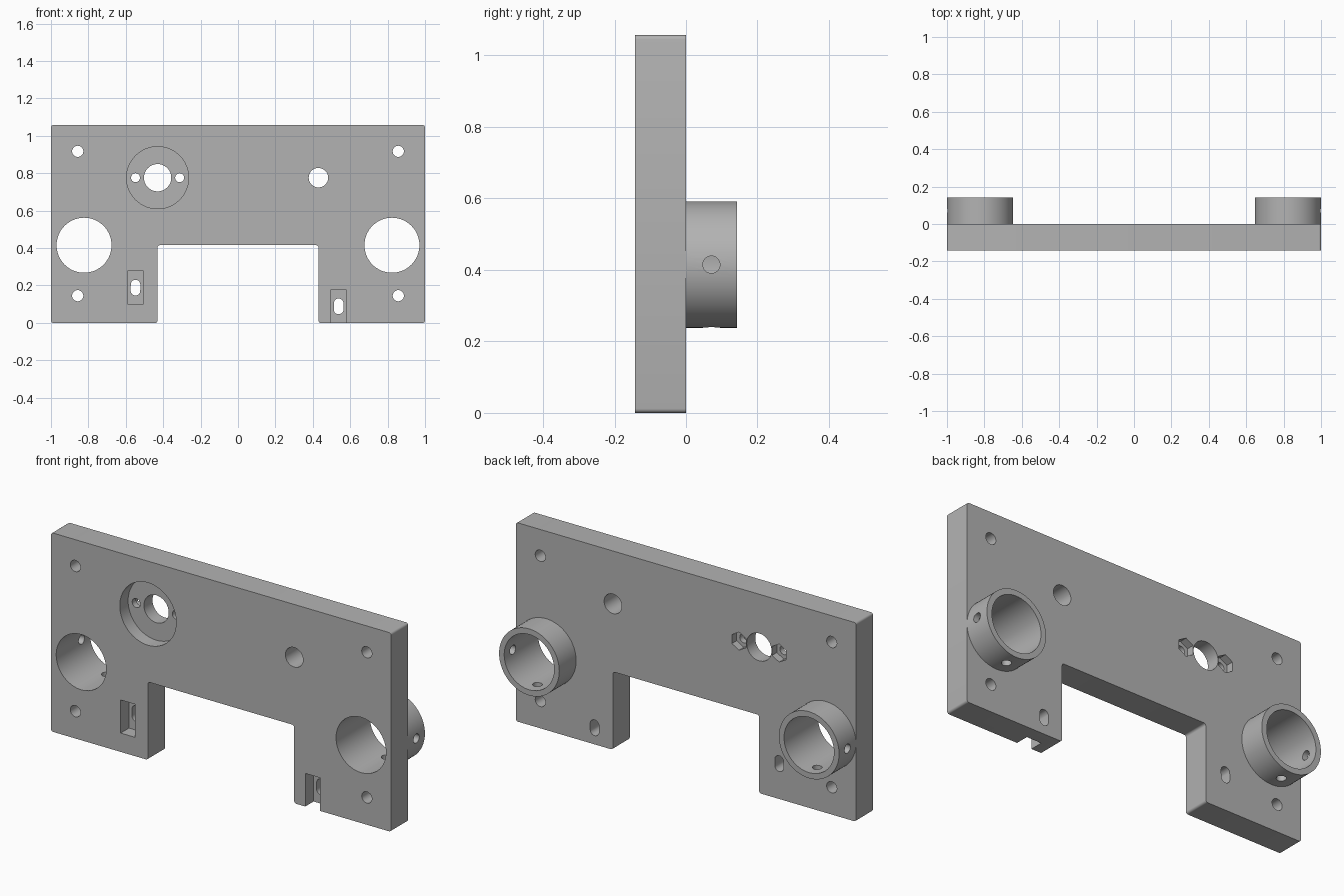
import bpy, bmesh, math
from mathutils import Matrix, Vector

cube = bpy.data.objects.get("Cube")
if cube:
    bpy.data.objects.remove(cube, do_unlink=True)

grey = bpy.data.materials.new("plain grey")
grey.use_nodes = True
colour = (0.45, 0.45, 0.45, 1)
grey.diffuse_color = colour
grey.node_tree.nodes["Principled BSDF"].inputs["Base Color"].default_value = colour

FRONT, BACK, HEIGHT = -0.142, 0.0, 1.057
POCKET = FRONT + 0.07      # floor of the front recesses
RING_X, RING_Z, RING_END = 0.823, 0.415, 0.142


def prism(name, outline, y0, y1, bevel=0):
    """Extrude an (x, z) outline along y, optionally rounding its corners."""
    bm = bmesh.new()
    face = bm.faces.new([bm.verts.new((x, y0, z)) for x, z in outline])
    made = bmesh.ops.extrude_face_region(bm, geom=[face])["geom"]
    moved = [v for v in made if isinstance(v, bmesh.types.BMVert)]
    bmesh.ops.translate(bm, verts=moved, vec=(0, y1 - y0, 0))
    if bevel:
        along = [e for e in bm.edges
                 if abs(e.verts[0].co.y - e.verts[1].co.y) > 0.01]
        bmesh.ops.bevel(bm, geom=along, offset=bevel, segments=4,
                        profile=0.5, affect='EDGES')
    bmesh.ops.recalc_face_normals(bm, faces=bm.faces)
    mesh = bpy.data.meshes.new(name)
    bm.to_mesh(mesh)
    bm.free()
    mesh.materials.append(grey)
    obj = bpy.data.objects.new(name, mesh)
    bpy.context.collection.objects.link(obj)
    return obj


def circle(x, z, r, n=48):
    turn = [math.tau * i / n for i in range(n)]
    return [(x + r * math.sin(a), z + r * math.cos(a)) for a in turn]


def box(x, z, w, h):
    return [(x - w / 2, z - h / 2), (x + w / 2, z - h / 2),
            (x + w / 2, z + h / 2), (x - w / 2, z + h / 2)]


def slot(x, z, r, half):
    """Upright rounded slot."""
    return [(px, pz + (half if i <= 6 or i > 18 else -half))
            for i, (px, pz) in enumerate(circle(x, z, r, 24))]


def cut(target, cutter):
    mod = target.modifiers.new("cut", 'BOOLEAN')
    mod.operation = 'DIFFERENCE'
    mod.solver = 'EXACT'
    mod.object = cutter
    cutter.hide_render = True
    bpy.context.view_layer.objects.active = target
    bpy.ops.object.modifier_apply(modifier=mod.name)
    bpy.data.objects.remove(cutter, do_unlink=True)


def cut_shape(target, outline, y0=FRONT - 0.1, y1=BACK + 0.3):
    cut(target, prism("cutter", outline, y0, y1))


def smooth(obj):
    bpy.ops.object.select_all(action='DESELECT')
    obj.select_set(True)
    bpy.context.view_layer.objects.active = obj
    bpy.ops.object.shade_smooth_by_angle(angle=math.radians(30))


# Main plate with the central bottom notch
half = [(0.43, 0.415), (0.43, 0), (1, 0), (1, HEIGHT)]
outline = half + [(-x, z) for x, z in reversed(half)]
plate = prism("mounting_plate", outline, FRONT, BACK, bevel=0.012)

# Mirrored bores and corner screw holes
for side in (-1, 1):
    cut_shape(plate, circle(side * RING_X, RING_Z, 0.147, 64))
    for z in (0.145, 0.917):
        cut_shape(plate, circle(side * 0.857, z, 0.03, 32))

# Plain hole on the left, counterbored hole on the right
MX, MZ = 0.43, 0.776
cut_shape(plate, circle(MX, MZ, 0.052))
cut_shape(plate, circle(-MX, MZ, 0.166, 64), y1=POCKET)
cut_shape(plate, circle(-MX, MZ, 0.073))
for side in (-1, 1):
    x = -MX + side * 0.118
    cut_shape(plate, circle(x, MZ, 0.024, 32))
    cut_shape(plate, circle(x, MZ, 0.048, 6), y0=BACK - 0.04)   # nut trap

# Rectangular recesses with slotted holes
cut_shape(plate, box(-0.548, 0.188, 0.086, 0.176), y1=POCKET)
cut_shape(plate, slot(-0.548, 0.188, 0.026, 0.016))
cut_shape(plate, box(0.538, 0.038, 0.086, 0.276), y1=POCKET)
cut_shape(plate, slot(0.538, 0.088, 0.026, 0.016))
smooth(plate)

# Bearing collars on the back, each with two radial set-screw holes
for side, name in ((1, "left_collar"), (-1, "right_collar")):
    x = side * RING_X
    collar = prism(name, circle(x, RING_Z, 0.177, 64), BACK, RING_END)
    cut_shape(collar, circle(x, RING_Z, 0.147, 64))
    for direction in (Vector((side, 0, 0)), Vector((0, 0, -1))):
        drill = prism("cutter", circle(0, 0, 0.024, 32), 0.08, 0.25)
        spin = Vector((0, 1, 0)).rotation_difference(direction)
        place = Matrix.Translation((x, RING_END / 2, RING_Z))
        drill.data.transform(place @ spin.to_matrix().to_4x4())
        cut(collar, drill)
    smooth(collar)
